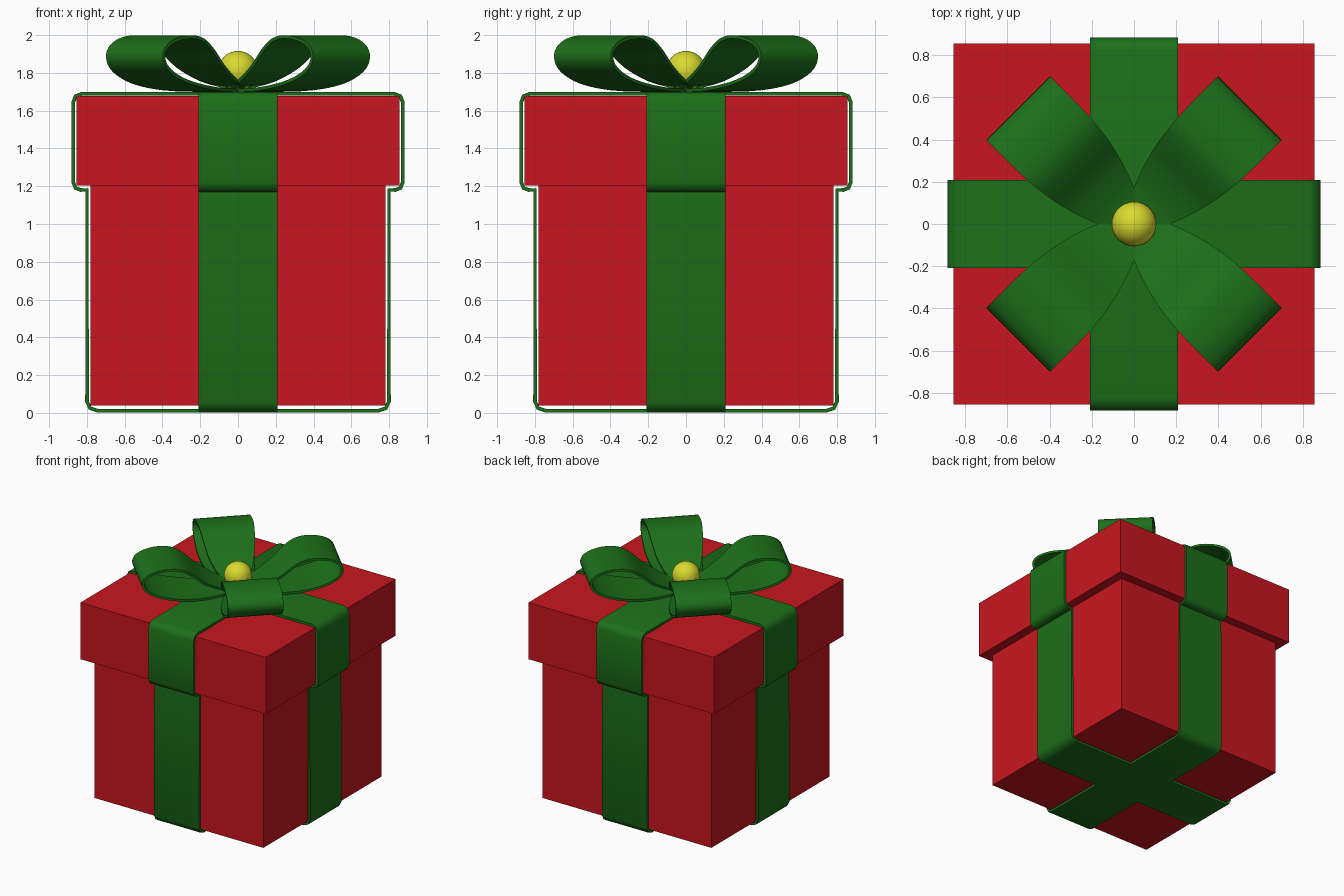
import bpy, bmesh, math
from mathutils import Vector

if "Cube" in bpy.data.objects:
    bpy.data.objects.remove(bpy.data.objects["Cube"])


def material(name, rgb):
    m = bpy.data.materials.new(name)
    m.diffuse_color = (*rgb, 1)
    m.use_nodes = True
    m.node_tree.nodes["Principled BSDF"].inputs["Base Color"].default_value = m.diffuse_color
    return m


RED = material("red_paper", (0.58, 0.008, 0.014))
GREEN = material("green_ribbon", (0.012, 0.16, 0.01))
GOLD = material("gold", (0.70, 0.70, 0.03))


def box(name, half, z0, z1):
    bpy.ops.mesh.primitive_cube_add(size=1, location=(0, 0, (z0 + z1) / 2))
    ob = bpy.context.object
    ob.name = name
    ob.scale = (2 * half, 2 * half, z1 - z0)
    bpy.ops.object.transform_apply(location=False, rotation=False, scale=True)
    ob.data.materials.append(RED)


def strip(name, path, half_width, closed, angle, thickness):
    """Sweep a flat band along a path in the u-z plane, then turn it about z."""
    bm = bmesh.new()
    rows = []
    for u, z in path:
        w = half_width(u)
        rows.append([bm.verts.new((u, v * w, z)) for v in (-1, 0, 1)])
    n = len(rows)
    for i in range(n if closed else n - 1):
        a, b = rows[i], rows[(i + 1) % n]
        for k in (0, 1):
            bm.faces.new((a[k], b[k], b[k + 1], a[k + 1]))
    bmesh.ops.recalc_face_normals(bm, faces=bm.faces)
    me = bpy.data.meshes.new(name)
    bm.to_mesh(me)
    bm.free()
    ob = bpy.data.objects.new(name, me)
    bpy.context.collection.objects.link(ob)
    me.materials.append(GREEN)
    sol = ob.modifiers.new("thickness", "SOLIDIFY")
    sol.thickness = thickness
    sol.offset = 0
    ob.rotation_euler.z = angle
    bpy.ops.object.select_all(action='DESELECT')
    ob.select_set(True)
    bpy.context.view_layer.objects.active = ob
    bpy.ops.object.modifier_apply(modifier="thickness")
    bpy.ops.object.shade_smooth_by_angle(angle=math.radians(50))


def spline(pts, steps):
    """Catmull-Rom curve through the points."""
    p = [Vector(q) for q in pts]
    p = [2 * p[0] - p[1]] + p + [2 * p[-1] - p[-2]]
    out = []
    for i in range(1, len(p) - 2):
        a, b, c, d = p[i - 1:i + 3]
        for s in range(steps):
            t = s / steps
            out.append(0.5 * (2 * b + (c - a) * t + (2 * a - 5 * b + 4 * c - d) * t * t
                              + (3 * b - a - 3 * c + d) * t ** 3))
    return out + [p[-2]]


# Box body and lid
box("box_body", 0.78, 0.04, 1.205)
box("box_lid", 0.855, 1.205, 1.677)

# Two ribbons wrapped round the box, following the lid step
side = [(0.745, 0.012), (0.783, 0.025), (0.799, 0.06), (0.799, 1.18),
        (0.832, 1.18), (0.86, 1.19), (0.872, 1.22),
        (0.872, 1.645), (0.86, 1.677), (0.825, 1.69)]
wrap = side + [(-x, z) for x, z in reversed(side)]
for name, ang in (("ribbon_side_to_side", 0), ("ribbon_front_to_back", math.pi / 2)):
    strip(name, wrap, lambda u: 0.208, True, ang, 0.02)

# Four teardrop bow loops on the diagonals, pinched at the middle
loop = spline([(0.02, 1.725), (0.15, 1.765), (0.28, 1.835), (0.38, 1.92), (0.46, 1.972),
               (0.55, 1.99), (0.66, 1.978), (0.74, 1.94), (0.766, 1.885), (0.735, 1.825),
               (0.64, 1.772), (0.5, 1.735), (0.3, 1.712), (0.02, 1.708)], 4)


def loop_width(u):
    t = min(max(u / 0.6, 0), 1)
    return 0.06 + 0.153 * (1 - (1 - t) ** 2.2)


for i in range(4):
    strip(f"bow_loop_{i + 1}", loop, loop_width, False, math.pi / 4 + i * math.pi / 2, 0.018)

# Gold ball in the middle of the bow
bpy.ops.mesh.primitive_uv_sphere_add(segments=32, ring_count=16, radius=0.106,
                                     location=(0, 0, 1.81))
ball = bpy.context.object
ball.name = "bow_ball"
ball.data.materials.append(GOLD)
bpy.ops.object.shade_smooth()
